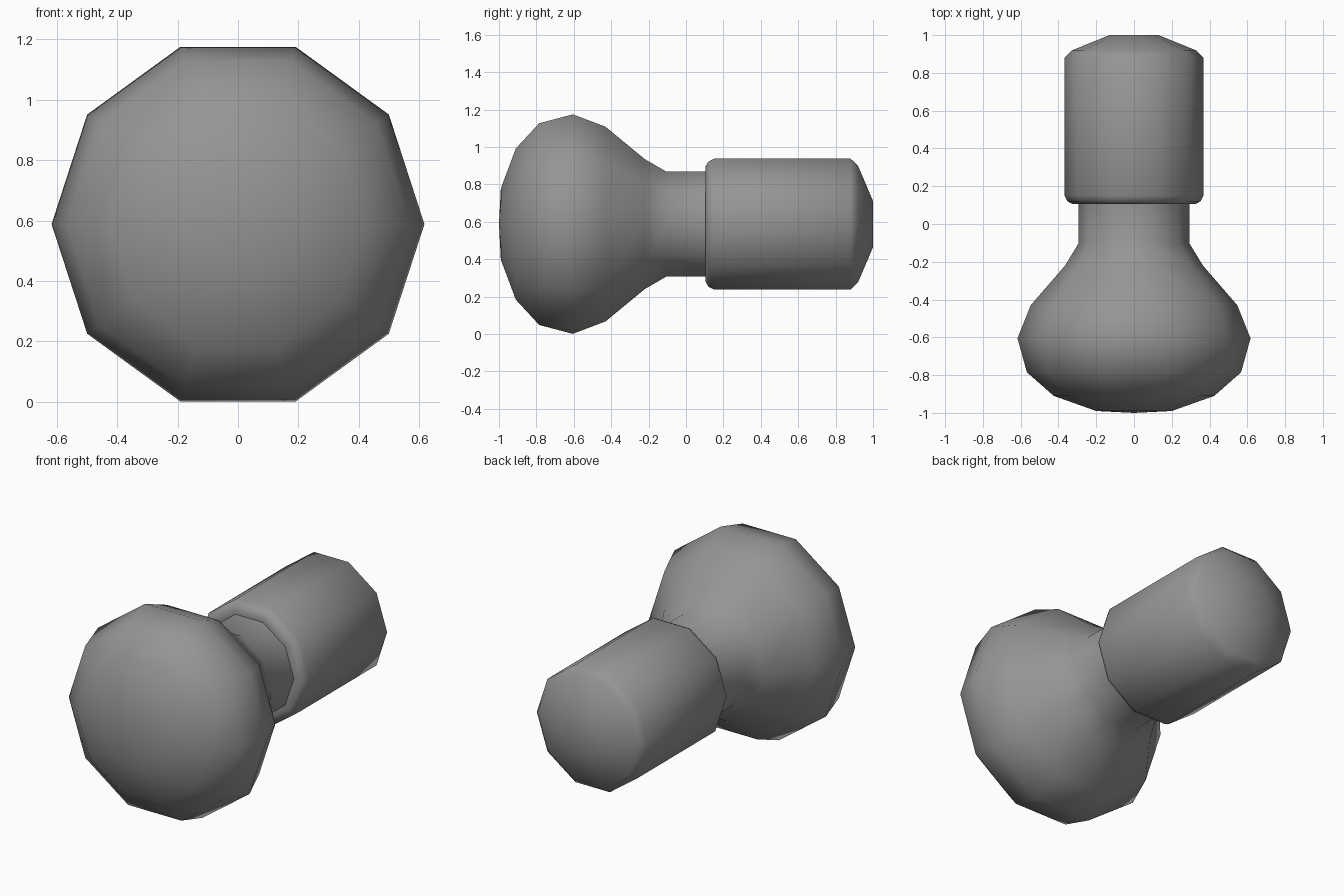
import bpy, bmesh, math

cube = bpy.data.objects.get("Cube")
if cube:
    bpy.data.objects.remove(cube, do_unlink=True)

SIDES = 10
AXIS_Z = 0.588

grey = bpy.data.materials.new("plain grey")
grey.use_nodes = True
grey.diffuse_color = (0.3, 0.3, 0.3, 1)
grey.node_tree.nodes["Principled BSDF"].inputs["Base Color"].default_value = (0.3, 0.3, 0.3, 1)


def lathe(name, profile):
    """Turn (radius, y) points around the lengthwise axis."""
    bm = bmesh.new()
    rings = []
    for r, y in profile:
        count = SIDES if r else 1
        rings.append([bm.verts.new((r * math.cos(math.tau * i / SIDES), y,
                                    AXIS_Z + r * math.sin(math.tau * i / SIDES)))
                      for i in range(count)])
    for a, b in zip(rings, rings[1:]):
        for i in range(SIDES):
            j = (i + 1) % SIDES
            corners = [a[i % len(a)], a[j % len(a)], b[j % len(b)], b[i % len(b)]]
            bm.faces.new(list(dict.fromkeys(corners)))
    bmesh.ops.recalc_face_normals(bm, faces=bm.faces)
    mesh = bpy.data.meshes.new(name)
    bm.to_mesh(mesh)
    bm.free()
    mesh.materials.append(grey)
    obj = bpy.data.objects.new(name, mesh)
    bpy.context.collection.objects.link(obj)
    bpy.ops.object.select_all(action="DESELECT")
    obj.select_set(True)
    bpy.context.view_layer.objects.active = obj
    bpy.ops.object.shade_smooth_by_angle(angle=math.radians(70))
    return obj


# Rounded head flowing into the narrow neck
lathe("head_and_neck", [(0, -1), (0.2, -0.99), (0.425, -0.91), (0.567, -0.785),
                        (0.617, -0.605), (0.547, -0.43), (0.365, -0.22),
                        (0.295, -0.105), (0.295, 0.11)])

# Thick cylindrical grip with chamfered collar and domed end
lathe("grip", [(0, 0.105), (0.295, 0.105), (0.325, 0.105), (0.352, 0.12), (0.368, 0.15),
               (0.368, 0.88), (0.327, 0.92), (0.13, 1), (0, 1)])
